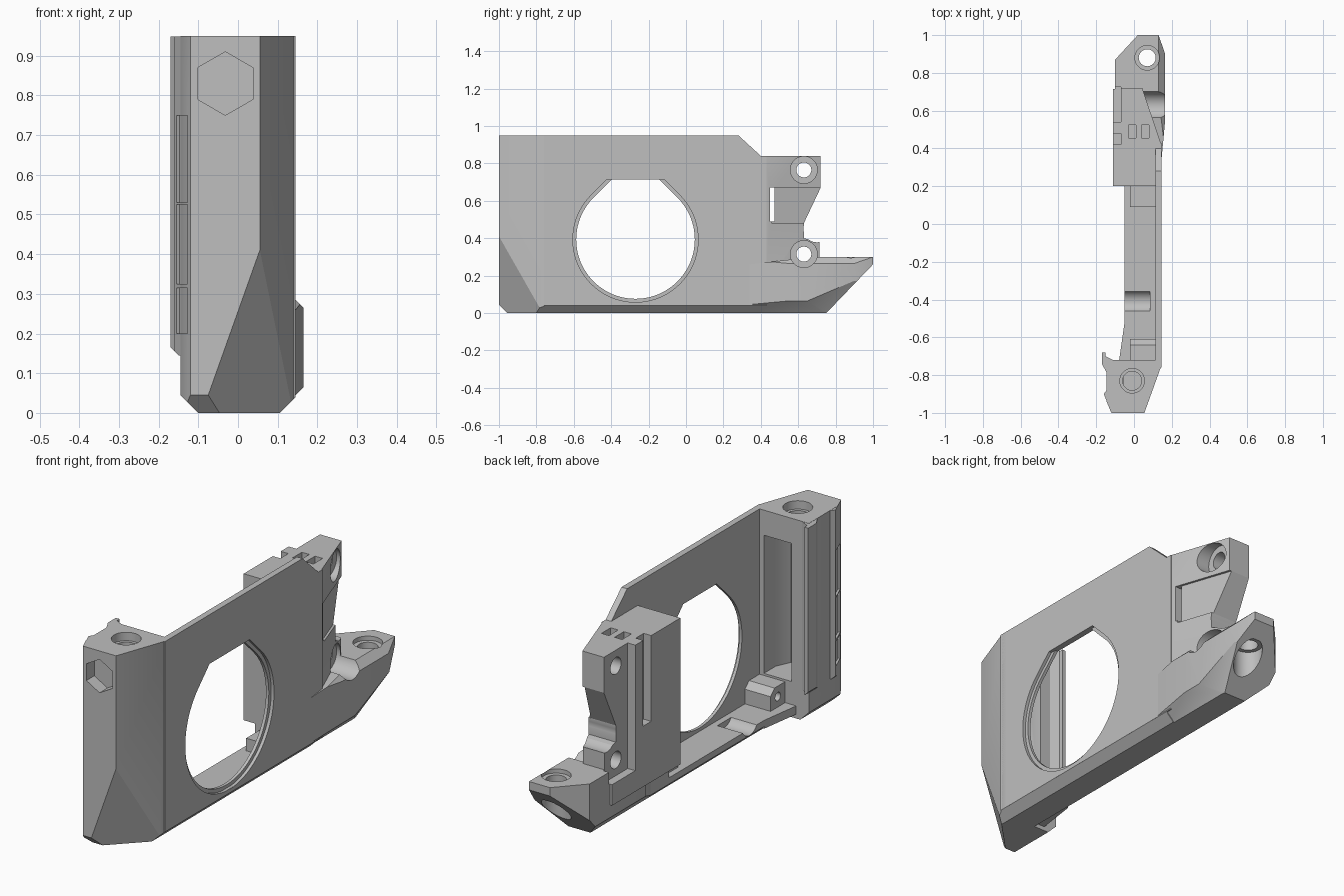
import bpy, bmesh
from math import cos, sin, pi, radians
from mathutils import Vector

if "Cube" in bpy.data.objects:
    bpy.data.objects.remove(bpy.data.objects["Cube"])

grey = bpy.data.materials.new("plain_grey")
grey.use_nodes = True
grey.diffuse_color = (0.52, 0.52, 0.52, 1)
grey.node_tree.nodes["Principled BSDF"].inputs["Base Color"].default_value = grey.diffuse_color

AXES = {"x": lambda p, t: (t, p[0], p[1]),
        "y": lambda p, t: (p[0], t, p[1]),
        "z": lambda p, t: (p[0], p[1], t)}


def prism(name, pts, axis, a, b):
    """Extrude a flat outline along an axis from a to b."""
    bm = bmesh.new()
    place = AXES[axis]
    face = bm.faces.new([bm.verts.new(place(p, a)) for p in pts])
    ext = bmesh.ops.extrude_face_region(bm, geom=[face])
    step = Vector(place((0, 0), b - a))
    bmesh.ops.translate(bm, vec=step, verts=[v for v in ext["geom"] if isinstance(v, bmesh.types.BMVert)])
    bmesh.ops.recalc_face_normals(bm, faces=bm.faces[:])
    mesh = bpy.data.meshes.new(name)
    bm.to_mesh(mesh)
    bm.free()
    mesh.materials.append(grey)
    ob = bpy.data.objects.new(name, mesh)
    bpy.context.collection.objects.link(ob)
    return ob


def circle(u, v, r, n=40, turn=0.0):
    return [(u + r * cos(turn + 2 * pi * i / n), v + r * sin(turn + 2 * pi * i / n)) for i in range(n)]


def rect(u0, u1, v0, v1):
    return [(u0, v0), (u1, v0), (u1, v1), (u0, v1)]


def slice_off(ob, point, normal):
    """Trim everything beyond a plane and cap it."""
    bm = bmesh.new()
    bm.from_mesh(ob.data)
    res = bmesh.ops.bisect_plane(bm, geom=bm.verts[:] + bm.edges[:] + bm.faces[:], dist=1e-5,
                                 plane_co=point, plane_no=normal, clear_outer=True)
    edges = [e for e in res["geom_cut"] if isinstance(e, bmesh.types.BMEdge)]
    bmesh.ops.edgeloop_fill(bm, edges=edges)
    bmesh.ops.recalc_face_normals(bm, faces=bm.faces[:])
    bm.to_mesh(ob.data)
    bm.free()


def cut(obs, pts, axis, a, b):
    """Subtract a prism from each object."""
    tool = prism("cutter", pts, axis, a, b)
    tool.hide_render = True
    for ob in obs:
        mod = ob.modifiers.new("cut", "BOOLEAN")
        mod.operation, mod.solver, mod.object = "DIFFERENCE", "EXACT", tool
        bpy.context.view_layer.objects.active = ob
        bpy.ops.object.modifier_apply(modifier=mod.name)
    bpy.data.objects.remove(tool)


# Side plate with the large round window
plate = prism("side_plate", [(-0.76, 0.04), (-0.76, 0.95), (0.28, 0.95), (0.4, 0.84),
                             (0.43, 0.84), (0.43, 0.04)], "x", 0.115, 0.145)


def window(r):
    # circle below, 45 degree shoulders and flat top above
    arc = [(-0.27 + r * cos(t), 0.393 + r * sin(t))
           for t in [radians(135 + 270 * i / 60) for i in range(61)]]
    half = r * 2 ** 0.5 - 0.322
    return arc + [(-0.27 + half, 0.715), (-0.27 - half, 0.715)]


cut([plate], window(0.317), "x", 0, 0.2)
cut([plate], window(0.335), "x", 0.13, 0.2)

# Bottom rail
rail = prism("bottom_rail", [(-0.05, 0.06), (0.1449, 0.06), (0.1449, 0.04), (0.105, 0),
                             (-0.02, 0), (-0.05, 0.03)], "y", -0.76, 0.4)
cut([rail], circle(-0.41, 0.09, 0.06), "x", -0.1, 0.085)
rail_flare = prism("rail_flare", [(-0.08, -0.73), (-0.04, -0.73), (-0.04, -0.52), (-0.05, -0.52)], "z", 0.02, 0.06)

# Screw lugs standing on the rail
front_lug = prism("front_lug", [(-0.73, 0.05), (-0.61, 0.05), (-0.61, 0.13), (-0.64, 0.16),
                                (-0.73, 0.16)], "x", -0.02, 0.116)
cut([front_lug], circle(-0.665, 0.11, 0.02, 24), "x", -0.05, 0.08)
rear_lug = prism("rear_lug", rect(0.09, 0.25, 0.05, 0.12), "x", -0.02, 0.116)

# Front post with faceted lower corner
post = prism("front_post", [(0.145, -0.75), (0.055, -1), (-0.12, -1), (-0.145, -0.94),
                            (-0.145, -0.72), (0.145, -0.72)], "z", 0, 0.95)
corner = Vector((0.055, -1, 0.41))
facet = (Vector((-0.075, -1, 0.045)) - corner).cross(Vector((0.14, -0.78, 0.04)) - corner)
if facet.x < 0:
    facet.negate()
slice_off(post, corner, facet)
slice_off(post, (0, -1, 0.045), (0, -1, -1))
slice_off(post, (-0.145, 0, 0.045), (-1, 0, -1))
slice_off(post, (0.145, 0, 0.04), (1, 0, -1))

# Ribbed rail on the inner side of the post
rib = prism("post_rib", [(-0.12, -0.999), (-0.16, -0.9), (-0.138, -0.87), (-0.138, -0.8), (-0.17, -0.74),
                         (-0.17, -0.68), (-0.15, -0.68), (-0.15, -0.7), (-0.1, -0.725)], "z", 0.145, 0.949)
slice_off(rib, (-0.17, 0, 0.165), (-1, 0, -1))
for low, high in ((0.2, 0.315), (0.325, 0.525), (0.53, 0.75)):
    cut([rib, post], [(-0.14, -0.99), (-0.169, -0.92), (-0.147, -0.908), (-0.118, -0.978)], "z", low, high)

# Post pocket, bolt hole and hex nut seat
cut([post], [(-0.055, -0.7), (0.092, -0.7), (0.092, -0.81), (0.06, -0.88), (-0.055, -0.88)], "z", 0.17, 0.83)
cut([post], circle(-0.01, -0.83, 0.065), "z", 0.91, 1)
cut([post], circle(-0.01, -0.83, 0.05), "z", 0.8, 1)
cut([post], circle(-0.032, 0.83, 0.08, 6, pi / 6), "y", -1.1, -0.94)

# Rear block
block = prism("rear_block", [(0.2, 0.14), (0.2, 0.84), (0.72, 0.84), (0.72, 0.67), (0.63, 0.48),
                             (0.63, 0.4), (0.715, 0.38), (0.715, 0.14)], "x", -0.11, 0.1445)
cut([block], [(0.16, 0.385), (0.145, 0.42), (0.04, 0.73), (0.3, 0.73)], "z", 0.1, 1)
block_foot = prism("block_foot", rect(0.2, 0.7, 0.05, 0.15), "x", -0.05, 0.08)

# Tail tip, a faceted wedge
tip = prism("tail_tip", [(0.1455, 0.34), (0.165, 0.55), (0.165, 0.9), (0.13, 1), (0.02, 1),
                         (-0.1, 0.87), (-0.1, 0.45), (-0.05, 0.34)], "z", 0, 0.3)
slice_off(tip, (0, 1, 0.26), (0, 1, -0.96))
slice_off(tip, (0.165, 0, 0.065), (1, 0, -1))
slice_off(tip, (-0.1, 0, 0.08), (-1, 0, -1))
slice_off(tip, (0.165, 0, 0.265), (1, 0, 1))
slice_off(tip, (0.165, 0.65, 0.065), (1, 0.27, -0.63))
slice_off(tip, (0, 0.34, 0.26), (0, -0.12, 1))

# Recess along the inner rear side of the block
cut([block, tip], rect(-0.13, -0.07, 0.54, 0.725), "z", 0.24, 0.9)

# Cross bolts, concave notch and vertical tail bolt
rear = [block, block_foot, tip]
for z in (0.765, 0.315):
    cut(rear, circle(0.63, z, 0.04), "x", -0.2, 0.2)
    cut(rear, circle(0.63, z, 0.072), "x", 0.03, 0.2)
cut([block], circle(0.7, 0.45, 0.072), "x", -0.2, 0.2)
cut([tip], circle(0.07, 0.88, 0.045), "z", -0.1, 0.4)
cut([tip], circle(0.07, 0.88, 0.065), "z", 0.28, 0.4)
cut([tip], circle(0.07, 0.88, 0.065), "z", -0.1, 0.2)

# Rear block slots, channel and recessed outer panel
cut([block], rect(0.45, 0.472, 0.49, 0.67), "x", -0.2, 0.2)
cut([block], [(0.12, 0.46), (0.2, 0.46), (0.2, 0.73), (0.028, 0.73)], "z", 0.48, 0.67)
cut([block], rect(-0.12, -0.07, 0.42, 0.48), "z", 0.43, 0.9)
for x in (-0.01, 0.06):
    cut([block], rect(x - 0.02, x + 0.02, 0.455, 0.525), "z", 0.77, 0.9)

# Smooth the round walls, keep edges sharp
for ob in bpy.context.collection.objects:
    if ob.type == "MESH" and ob.data.materials and ob.data.materials[0] == grey:
        bpy.ops.object.select_all(action="DESELECT")
        ob.select_set(True)
        bpy.context.view_layer.objects.active = ob
        bpy.ops.object.shade_smooth_by_angle(angle=radians(25))
